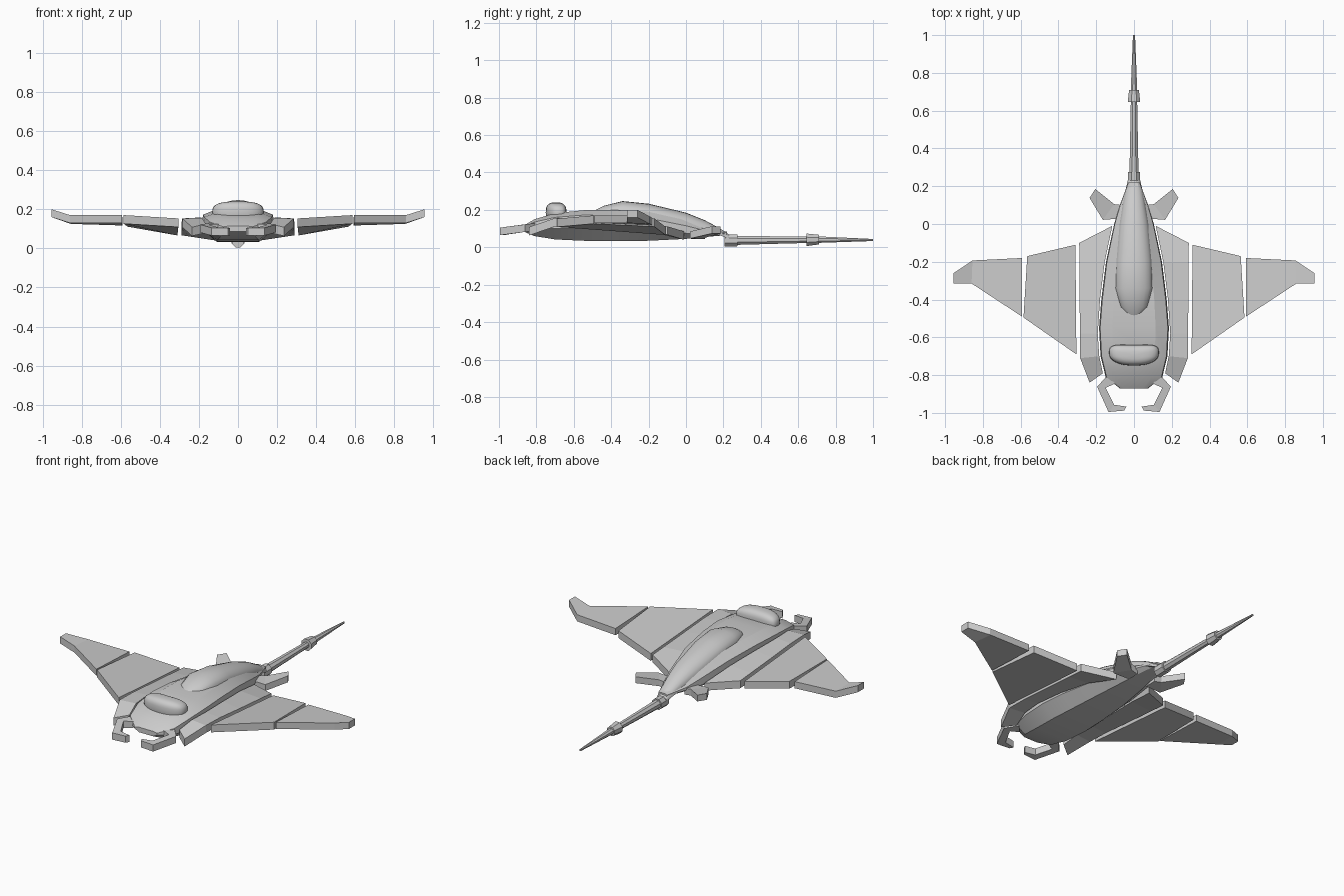
import bpy, bmesh, math

if "Cube" in bpy.data.objects:
    bpy.data.objects.remove(bpy.data.objects["Cube"])


def make(name, bm, smooth=None, mirror=False):
    bmesh.ops.recalc_face_normals(bm, faces=bm.faces)
    me = bpy.data.meshes.new(name)
    bm.to_mesh(me)
    bm.free()
    ob = bpy.data.objects.new(name, me)
    bpy.context.collection.objects.link(ob)
    if mirror:
        m = ob.modifiers.new("Mirror", 'MIRROR')
        m.use_clip = False
        m.use_mirror_merge = False
    if smooth:
        bpy.ops.object.select_all(action='DESELECT')
        ob.select_set(True)
        bpy.context.view_layer.objects.active = ob
        bpy.ops.object.shade_smooth_by_angle(angle=math.radians(smooth))
    return ob


def loft(name, rings, smooth=None, mirror=False):
    """Skin closed rings of equal length and cap both ends."""
    bm = bmesh.new()
    vs = [[bm.verts.new(p) for p in r] for r in rings]
    n = len(vs[0])
    for a, b in zip(vs, vs[1:]):
        for i in range(n):
            j = (i + 1) % n
            bm.faces.new((a[i], a[j], b[j], b[i]))
    bm.faces.new(vs[0])
    bm.faces.new(vs[-1])
    return make(name, bm, smooth, mirror)


def slab(name, pairs, thick):
    """Mirrored panel: pairs of top edge points, given a thickness downwards."""
    rings = []
    for a, b in pairs:
        rings.append([a, b, (b[0], b[1], b[2] - thick), (a[0], a[1], a[2] - thick)])
    return loft(name, rings, None, True)


# hull: y, half width, belly z, side z, shoulder z, top z
hull = [(-.87, .075, .085, .10, .11, .115), (-.81, .15, .06, .10, .135, .15),
        (-.70, .177, .042, .10, .16, .182), (-.55, .185, .035, .10, .172, .198),
        (-.40, .173, .033, .10, .17, .20), (-.20, .148, .035, .09, .155, .19),
        (0, .105, .045, .075, .115, .15), (.10, .075, .055, .075, .09, .11),
        (.22, .03, .065, .072, .078, .083)]
rings = []
for y, w, zb, zm, zs, zt in hull:
    half = [(.6 * w, zb), (w, zm), (.97 * w, zs), (.62 * w, zt)]
    rings.append([(x, y, z) for x, z in half] + [(-x, y, z) for x, z in reversed(half)])
loft("hull", rings, 20)

# spine fairing: y, half width, base z, top z
spine = [(-.485, .03, .185, .198), (-.44, .075, .18, .222), (-.34, .10, .18, .247),
         (-.20, .098, .16, .233), (0, .08, .11, .185), (.10, .062, .085, .145),
         (.18, .045, .065, .102), (.23, .033, .045, .068)]
rings = []
for y, w, zb, zt in spine:
    rings.append([(w * math.cos(a), y, zb + (zt - zb) * math.sin(a) ** .8)
                  for a in [max(0, math.pi * i / 10) for i in range(10)]]
                 + [(-w, y, zb)])
loft("spine", rings, 35)

# canopy: rounded box with a slightly bowed plan
bm = bmesh.new()
bmesh.ops.create_uvsphere(bm, u_segments=28, v_segments=14, radius=1)
for v in bm.verts:
    sq = [math.copysign(abs(c) ** .7, c) for c in v.co]
    x = .132 * sq[0]
    v.co = (x, -.695 + .055 * sq[1] + .9 * x * x, .185 + .055 * sq[2])
make("canopy", bm, 40)

# inner wing panels with drooping front tips
slab("inner_panel", [((.115, -.01, .085), (.29, -.10, .112)),
                     ((.155, -.20, .13), (.289, -.20, .12)),
                     ((.18, -.40, .15), (.288, -.40, .135)),
                     ((.192, -.58, .158), (.286, -.58, .15)),
                     ((.184, -.70, .155), (.285, -.71, .153)),
                     ((.165, -.79, .125), (.235, -.84, .108))], .045)

# middle and outer wing sections
slab("mid_wing", [((.305, -.69, .153), (.31, -.11, .11)),
                  ((.585, -.495, .17), (.565, -.17, .155))], .044)
slab("outer_wing", [((.593, -.49, .17), (.592, -.18, .157)),
                    ((.86, -.315, .17), (.855, -.193, .165)),
                    ((.955, -.315, .20), (.955, -.26, .20))], .04)

# rear fins
slab("rear_fin", [((.06, .03, .082), (.06, .10, .082)),
                  ((.165, .022, .085), (.105, .105, .09)),
                  ((.235, .138, .112), (.205, .185, .112))], .038)

# front claws
slab("front_claw", [((.10, -.845, .125), (.14, -.80, .13)),
                    ((.15, -.867, .122), (.195, -.862, .122)),
                    ((.105, -.957, .108), (.135, -.995, .105)),
                    ((.04, -.967, .105), (.052, -.988, .105))], .04)

# tail boom parts: start y, end y, start radius, end radius, start z, end z
boom = {"tail_collar": (.205, .275, .034, .034, .036, .037),
        "tail_rod": (.27, .66, .026, .018, .037, .04),
        "tail_joint": (.645, .71, .036, .028, .04, .041),
        "tail_spike": (.70, 1.0, .019, .006, .041, .039)}
for name, (y0, y1, r0, r1, z0, z1) in boom.items():
    rings = []
    for y, r, zc in ((y0, r0, z0), (y1, r1, z1)):
        rings.append([(r * math.cos(math.pi * (i + .5) / 4), y,
                       zc + r * math.sin(math.pi * (i + .5) / 4)) for i in range(8)])
    loft(name, rings)
